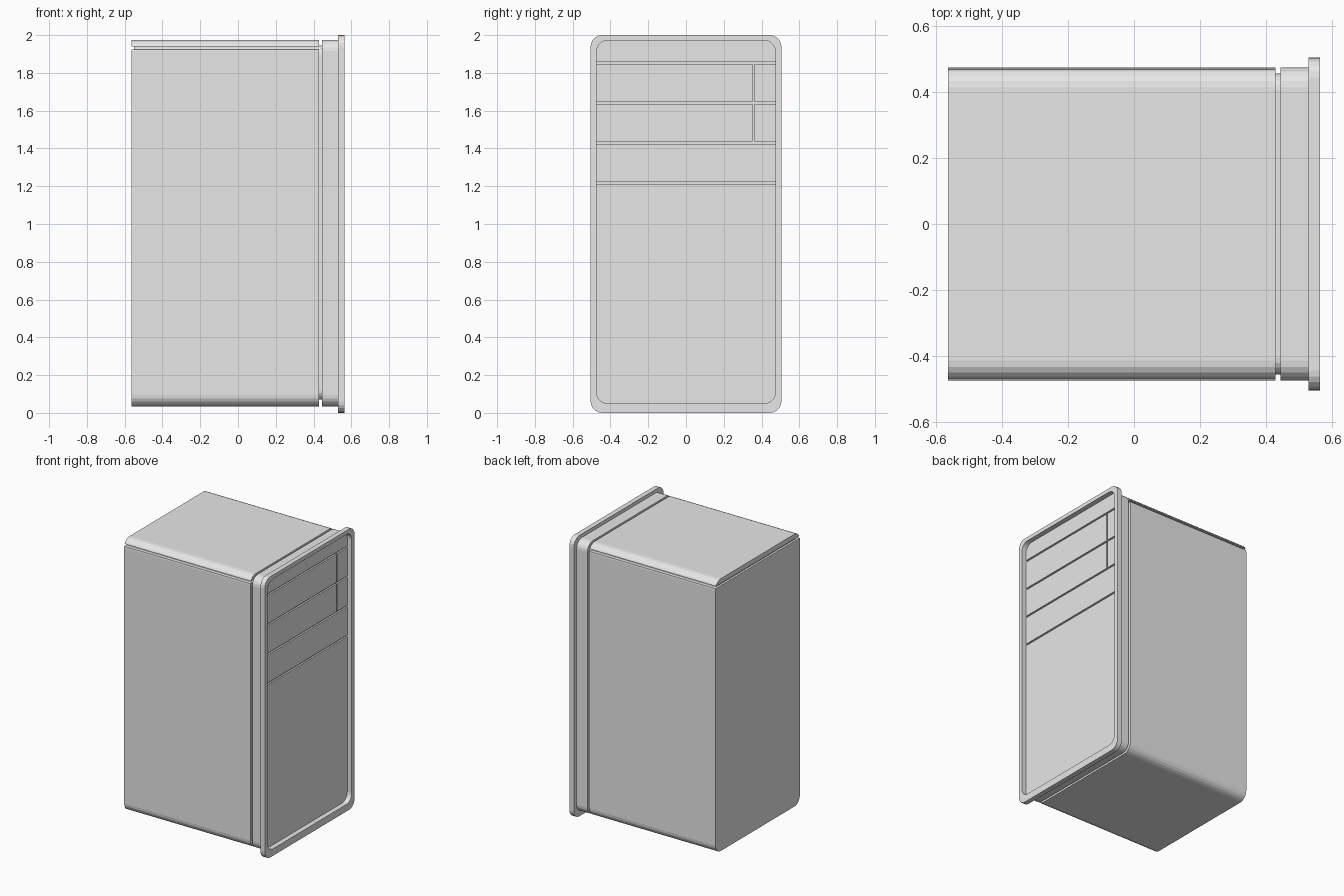
import bpy, bmesh
from math import sin, cos, pi
from mathutils import Vector

cube = bpy.data.objects.get("Cube")
if cube:
    bpy.data.objects.remove(cube, do_unlink=True)

grey = bpy.data.materials.new("light_grey")
grey.use_nodes = True
grey.diffuse_color = (0.8, 0.8, 0.8, 1)
grey.node_tree.nodes["Principled BSDF"].inputs["Base Color"].default_value = (0.8, 0.8, 0.8, 1)

SEGMENTS = 5
# Outlines in the YZ plane: half width, bottom, top, corner radius
SHELL = (0.475, 0.035, 1.975, 0.06)
CORE = (0.457, 0.07, 1.945, 0.05)
RIM = (0.505, 0, 2, 0.06)
OPENING = (0.473, 0.05, 1.972, 0.058)


def outline(half, bottom, top, radius):
    """Rounded rectangle as (y, z) points, counter-clockwise."""
    points = []
    centres = [(half - radius, top - radius), (radius - half, top - radius),
               (radius - half, bottom + radius), (half - radius, bottom + radius)]
    for corner, (cy, cz) in enumerate(centres):
        for i in range(SEGMENTS + 1):
            a = (corner + i / SEGMENTS) * pi / 2
            points.append((cy + radius * cos(a), cz + radius * sin(a)))
    return points


def finish(name, bm):
    bmesh.ops.recalc_face_normals(bm, faces=bm.faces[:])
    mesh = bpy.data.meshes.new(name)
    bm.to_mesh(mesh)
    bm.free()
    mesh.materials.append(grey)
    obj = bpy.data.objects.new(name, mesh)
    bpy.context.collection.objects.link(obj)
    return obj


def prism(name, x0, x1, shape, y_range=(-1, 1), z_range=(-1, 3)):
    """Rounded slab along x, trimmed to the given y and z ranges."""
    bm = bmesh.new()
    face = bm.faces.new([bm.verts.new((x0, y, z)) for y, z in outline(*shape)])
    for axis, (low, high) in (((0, 1, 0), y_range), ((0, 0, 1), z_range)):
        for limit, sign in ((low, -1), (high, 1)):
            normal = Vector(axis)
            bmesh.ops.bisect_plane(bm, geom=bm.verts[:] + bm.edges[:] + bm.faces[:],
                                   plane_co=normal * limit, plane_no=normal * sign,
                                   clear_outer=True)
    extruded = bmesh.ops.extrude_face_region(bm, geom=bm.faces[:], use_keep_orig=True)["geom"]
    verts = [v for v in extruded if isinstance(v, bmesh.types.BMVert)]
    bmesh.ops.translate(bm, verts=verts, vec=(x1 - x0, 0, 0))
    return finish(name, bm)


def ring(name, x0, x1, outer, inner):
    """Rounded frame along x with a rounded opening."""
    bm = bmesh.new()
    loops = [[bm.verts.new((x, y, z)) for y, z in outline(*shape)]
             for x, shape in ((x0, outer), (x1, outer), (x1, inner), (x0, inner))]
    n = len(loops[0])
    for k in range(4):
        a, b = loops[k], loops[(k + 1) % 4]
        for i in range(n):
            j = (i + 1) % n
            bm.faces.new((a[i], a[j], b[j], b[i]))
    return finish(name, bm)


# Cabinet: lower shell and lid, with the core showing in the gaps
BACK, SEAM, FASCIA, RECESS, FRONT = -0.565, 0.43, 0.445, 0.53, 0.565
prism("lower_shell", BACK, SEAM, SHELL, z_range=(0, 1.925))
prism("lid", BACK, SEAM, SHELL, z_range=(1.94, 2))
prism("inner_core", BACK + 0.015, FASCIA + 0.02, CORE)

# Fascia block and raised rim
ring("fascia_surround", FASCIA, RECESS, SHELL, OPENING)
ring("fascia_rim", RECESS, FRONT, RIM, OPENING)
prism("fascia_backing", FASCIA, RECESS - 0.012, OPENING)

# Recessed panels separated by thin grooves
GAP = 0.006
heights = [0, 1.218, 1.43, 1.64, 1.853, 2]
names = ["lower_panel", "third_bay", "second_bay", "first_bay", "top_panel"]
split = 0.357
for name, low, high in zip(names, heights, heights[1:]):
    z_range = (low + GAP, high - GAP)
    columns = [("", -1, 1)]
    if name in ("first_bay", "second_bay"):
        columns = [("_cover", -1, split - GAP), ("_button_plate", split + GAP, 1)]
    for suffix, y0, y1 in columns:
        prism(name + suffix, RECESS - 0.014, RECESS, OPENING, (y0, y1), z_range)
